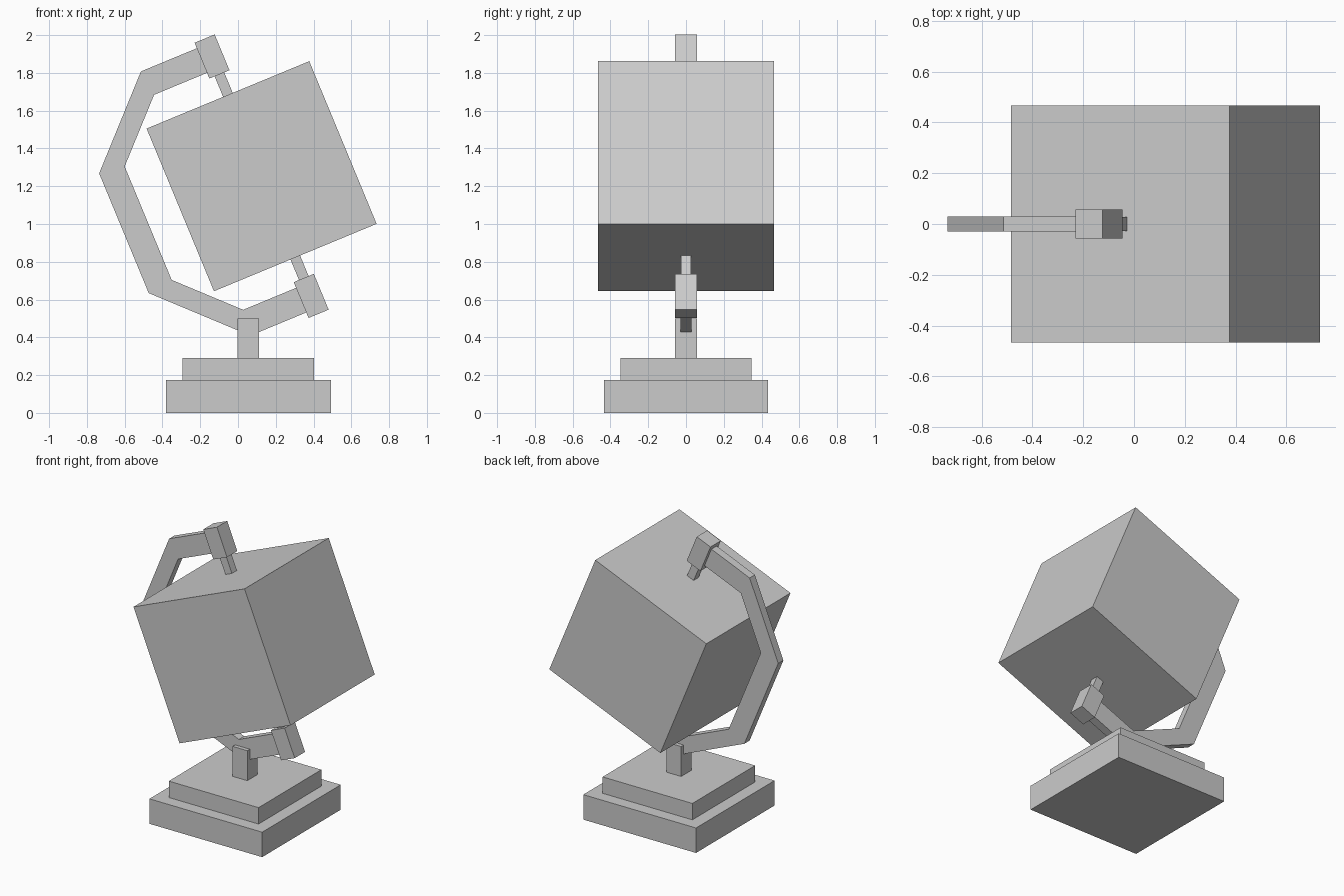
import bpy
import bmesh
from math import radians
from mathutils import Matrix

if "Cube" in bpy.data.objects:
    bpy.data.objects.remove(bpy.data.objects["Cube"])

# Frame of the tilted globe: local z is the spin axis
TILT = Matrix.Translation((0.125, 0, 1.253)) @ Matrix.Rotation(radians(-22.5), 4, 'Y')


def add_object(name, bm, matrix):
    bmesh.ops.recalc_face_normals(bm, faces=bm.faces[:])
    mesh = bpy.data.meshes.new(name)
    bm.to_mesh(mesh)
    bm.free()
    obj = bpy.data.objects.new(name, mesh)
    obj.matrix_world = matrix
    bpy.context.collection.objects.link(obj)
    return obj


def box(name, center, size, matrix=Matrix()):
    bm = bmesh.new()
    bmesh.ops.create_cube(bm, size=1)
    bmesh.ops.scale(bm, vec=size, verts=bm.verts[:])
    bmesh.ops.translate(bm, vec=center, verts=bm.verts[:])
    return add_object(name, bm, matrix)


# Stepped base and post
box("base_plinth", (0.055, 0, 0.0875), (0.874, 0.87, 0.175))
box("base_step", (0.055, 0, 0.2325), (0.696, 0.696, 0.115))
box("post", (0.055, 0, 0.395), (0.114, 0.114, 0.21))

# Cubic globe
box("globe", (0, 0, 0), (0.932, 0.932, 0.932), TILT)

# Pins and bearing blocks at both poles
for side, s in (("top", 1), ("bottom", -1)):
    box(side + "_pin", (0, 0, s * 0.53), (0.055, 0.055, 0.14), TILT)
    box(side + "_bearing", (0, 0, s * 0.686), (0.115, 0.114, 0.205), TILT)

# Angular support arm, mirrored about the equator
outer = [(-0.05, 0.757), (-0.378, 0.757), (-0.789, 0.343)]
inner = [(-0.05, 0.616), (-0.361, 0.616), (-0.65, 0.325)]
outer += [(x, -z) for x, z in reversed(outer)]
inner += [(x, -z) for x, z in reversed(inner)]
bm = bmesh.new()
rings = []
for (xo, zo), (xi, zi) in zip(outer, inner):
    rings.append([bm.verts.new(p) for p in (
        (xo, -0.029, zo), (xo, 0.029, zo), (xi, 0.029, zi), (xi, -0.029, zi))])
for a, b in zip(rings, rings[1:]):
    for i in range(4):
        j = (i + 1) % 4
        bm.faces.new((a[i], a[j], b[j], b[i]))
bm.faces.new(rings[0])
bm.faces.new(rings[-1])
add_object("support_arm", bm, TILT)
